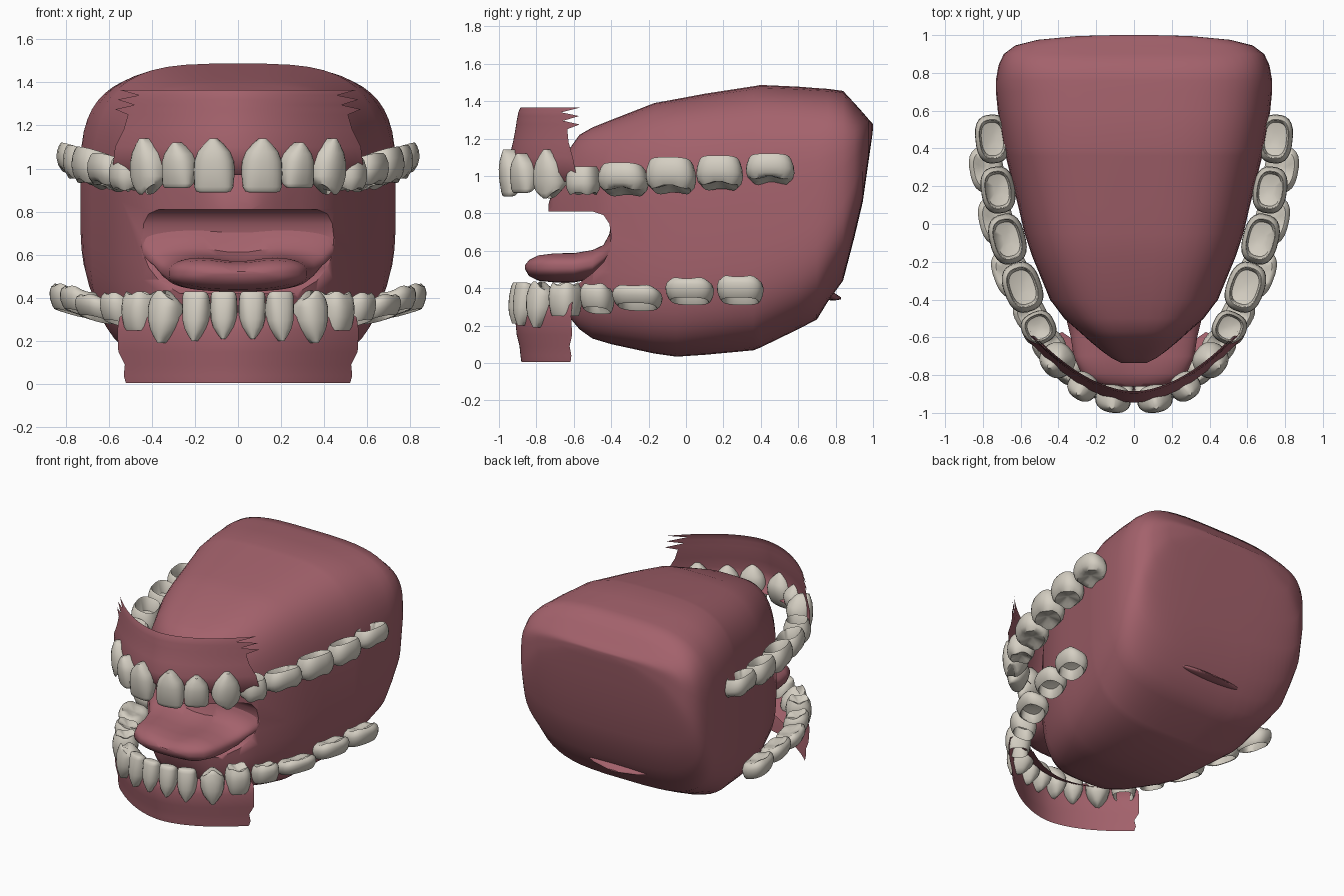
import bpy, bmesh, math
from mathutils import Vector


def material(name, col):
    m = bpy.data.materials.new(name)
    m.diffuse_color = (*col, 1)
    return m


PINK = material("gum_pink", (0.37, 0.122, 0.15))
IVORY = material("tooth_ivory", (0.66, 0.62, 0.54))


def finish(bm, name, mat, angle=40, recalc=True):
    if recalc:
        bmesh.ops.recalc_face_normals(bm, faces=bm.faces)
    me = bpy.data.meshes.new(name)
    bm.to_mesh(me)
    bm.free()
    me.materials.append(mat)
    ob = bpy.data.objects.new(name, me)
    bpy.context.collection.objects.link(ob)
    smooth(ob, angle)
    return ob


def smooth(ob, angle):
    bpy.ops.object.select_all(action='DESELECT')
    ob.select_set(True)
    bpy.context.view_layer.objects.active = ob
    bpy.ops.object.shade_smooth_by_angle(angle=math.radians(angle))


def loft(bm, rings):
    """Skin a list of closed rings and cap both ends."""
    loops = [[bm.verts.new(p) for p in r] for r in rings]
    n = len(loops[0])
    for a, b in zip(loops, loops[1:]):
        for i in range(n):
            j = (i + 1) % n
            bm.faces.new((a[i], a[j], b[j], b[i]))
    bm.faces.new(loops[0])
    bm.faces.new(loops[-1])


def superellipse(n, power):
    pts = []
    for i in range(n):
        a = 2 * math.pi * (i + 0.5) / n
        c, s = math.cos(a), math.sin(a)
        pts.append((math.copysign(abs(c) ** (2 / power), c),
                    math.copysign(abs(s) ** (2 / power), s)))
    return pts


def loft_along_y(name, stations, power, groove=0.0):
    """Stations are (y, half width, bottom z, top z)."""
    bm = bmesh.new()
    rings = []
    for y, w, zb, zt in stations:
        ring = []
        for u, v in superellipse(56, power):
            z = (zb + zt) / 2 + v * (zt - zb) / 2
            if v > 0:
                z -= groove * math.exp(-(u * w / 0.14) ** 2) * min(1, w / 0.3)
            ring.append((u * w, y, z))
        rings.append(ring)
    loft(bm, rings)
    return finish(bm, name, PINK)


# Mouth body: tapered block, narrow at the front
body = loft_along_y("mouth_body", [
    (-0.735, 0.07, 0.66, 0.85), (-0.71, 0.12, 0.50, 0.93), (-0.67, 0.175, 0.36, 1.04),
    (-0.62, 0.235, 0.24, 1.15), (-0.57, 0.29, 0.18, 1.22), (-0.50, 0.37, 0.13, 1.26),
    (-0.40, 0.445, 0.10, 1.30), (-0.17, 0.54, 0.05, 1.39), (-0.05, 0.58, 0.033, 1.412),
    (0.10, 0.615, 0.043, 1.44), (0.36, 0.68, 0.067, 1.48), (0.40, 0.69, 0.083, 1.487),
    (0.60, 0.722, 0.18, 1.478), (0.70, 0.732, 0.232, 1.47), (0.76, 0.732, 0.33, 1.466),
    (0.84, 0.718, 0.44, 1.455), (0.90, 0.69, 0.67, 1.39), (0.945, 0.63, 0.86, 1.34),
    (0.975, 0.51, 1.07, 1.305), (0.995, 0.30, 1.21, 1.285), (1.0, 0.10, 1.255, 1.275)], 3.5)

# Rounded front opening, cut through from side to side
bm = bmesh.new()
opening = [(-1.1, 0.42), (-0.58, 0.42), (-0.50, 0.48), (-0.44, 0.54), (-0.41, 0.60),
           (-0.40, 0.68), (-0.41, 0.745), (-0.44, 0.79), (-0.50, 0.81), (-1.1, 0.81)]
loft(bm, [[(x, y, z) for y, z in opening] for x in (-1, 1)])
cutter = finish(bm, "opening_cutter", PINK)
cutter.hide_render = True
mod = body.modifiers.new("opening", 'BOOLEAN')
mod.object = cutter
mod.operation = 'DIFFERENCE'
mod.solver = 'EXACT'
bpy.context.view_layer.objects.active = body
bpy.ops.object.modifier_apply(modifier=mod.name)
bpy.data.objects.remove(cutter)
smooth(body, 70)

# Small fin low on the back
loft_along_y("back_fin", [(0.70, 0.28, 0.36, 0.42), (0.77, 0.26, 0.335, 0.40),
                          (0.80, 0.18, 0.335, 0.37), (0.83, 0.04, 0.34, 0.35)], 2)

# Tongue: flat tip rising to a tall root inside the opening
loft_along_y("tongue", [
    (-0.86, 0.12, 0.50, 0.535), (-0.84, 0.20, 0.465, 0.565), (-0.79, 0.28, 0.44, 0.59),
    (-0.70, 0.32, 0.43, 0.60), (-0.60, 0.335, 0.43, 0.60), (-0.50, 0.36, 0.45, 0.615),
    (-0.44, 0.40, 0.51, 0.64), (-0.41, 0.44, 0.52, 0.70), (-0.39, 0.45, 0.52, 0.79),
    (-0.32, 0.42, 0.54, 0.80)], 2.6, 0.03)


def gum(name, rows, k):
    """Curved open sheet; rows are (z, front y, half width)."""
    bm = bmesh.new()
    n = 40
    grid = []
    for z, y0, xm in rows:
        row = []
        for i in range(n + 1):
            x = xm * (2 * i / n - 1)
            row.append(bm.verts.new((x, y0 + k * abs(x) ** 1.83, z)))
        grid.append(row)
    for a, b in zip(grid, grid[1:]):
        for i in range(n):
            bm.faces.new((a[i], a[i + 1], b[i + 1], b[i]))
    bm.normal_update()
    # outer side faces forward
    if sum(f.normal.y * f.calc_area() for f in bm.faces) > 0:
        bmesh.ops.reverse_faces(bm, faces=bm.faces)
    return finish(bm, name, PINK, 60, recalc=False)


# Gums: the upper one has ragged ends, the lower one folds in behind the teeth
gum("upper_gum", [(1.365, -0.885, 0.55), (1.34, -0.897, 0.46), (1.32, -0.90, 0.56),
                  (1.295, -0.905, 0.48), (1.275, -0.908, 0.57), (1.25, -0.912, 0.51),
                  (1.18, -0.925, 0.53), (1.10, -0.945, 0.57), (1.02, -0.94, 0.58),
                  (0.97, -0.89, 0.53)], 0.95)
gum("lower_gum", [(0.005, -0.88, 0.52), (0.04, -0.885, 0.53), (0.09, -0.89, 0.525),
                  (0.15, -0.905, 0.555), (0.25, -0.915, 0.56), (0.31, -0.90, 0.55),
                  (0.34, -0.86, 0.51), (0.29, -0.80, 0.45), (0.25, -0.72, 0.38)], 0.87)

# Tooth profiles from root to tip: (height, width scale, depth scale, cusp height)
FRONT = [(0, 0.16, 0.45, 0), (0.1, 0.46, 0.65, 0), (0.25, 0.8, 0.9, 0), (0.42, 0.97, 1, 0),
         (0.65, 1, 0.9, 0), (0.9, 0.96, 0.6, 0), (0.98, 0.86, 0.4, 0), (1, 0.7, 0.25, 0)]
# back teeth are crowns with a hollow root side
BACK = [(0.68, 0.25, 0.25, 0), (0.58, 0.68, 0.64, 0), (0.03, 0.76, 0.72, 0),
        (0, 0.8, 0.76, 0), (0.1, 0.88, 0.86, 0), (0.35, 0.97, 0.98, 0), (0.6, 1, 1, 0),
        (0.82, 0.94, 0.92, 0.01), (0.96, 0.78, 0.74, 0.05), (0.9, 0.5, 0.45, 0.04),
        (0.82, 0.15, 0.15, 0)]


def teeth(jaw, rows):
    """Rows are (x, y, width, depth, root z, tip z), mirrored to both sides."""
    names = ["central_incisor", "lateral_incisor", "canine", "first_premolar",
             "second_premolar", "first_molar", "second_molar", "third_molar"]
    pts = [Vector((r[0], r[1])) for r in rows]
    pts = [Vector((-pts[0].x, pts[0].y))] + pts + [2 * pts[-1] - pts[-2]]
    for i, (x, y, w, d, z0, z1) in enumerate(rows):
        t = (pts[i + 2] - pts[i]).normalized()
        out = Vector((t.y, -t.x))
        profile, power = (FRONT, 2.4) if i < 3 else (BACK, 2.6)
        tilt = 0.3 if i > 3 else 0
        for side, s in (("right", 1), ("left", -1)):
            bm = bmesh.new()
            rings = []
            for h, su, sv, cusp in profile:
                ring = []
                for u, v in superellipse(24, power):
                    bump = -cusp * math.cos(4 * math.atan2(v, u))
                    a, b = u * su * w / 2, v * sv * d / 2
                    if i < 3:                    # keep the outer face upright
                        b += (1 - sv) * d * 0.25
                    p = Vector((x, y)) + t * a + out * b
                    z = z0 + (z1 - z0) * (h + bump) + tilt * b
                    if i == 2 and h > 0.85:      # pointed canine tip
                        z -= (z1 - z0) * 0.2 * abs(u)
                    ring.append((s * p.x, p.y, z))
                rings.append(ring)
            loft(bm, rings)
            finish(bm, f"{jaw}_{side}_{names[i]}", IVORY, 50)


teeth("upper", [
    (0.11, -0.925, 0.19, 0.15, 1.14, 0.89), (0.27, -0.86, 0.165, 0.15, 1.12, 0.91),
    (0.405, -0.72, 0.19, 0.18, 1.14, 0.87), (0.505, -0.55, 0.175, 0.18, 1.05, 0.90),
    (0.59, -0.335, 0.27, 0.20, 1.05, 0.91), (0.67, -0.08, 0.27, 0.19, 1.08, 0.92),
    (0.72, 0.18, 0.25, 0.18, 1.09, 0.94), (0.75, 0.45, 0.26, 0.18, 1.10, 0.97)])
teeth("lower", [
    (0.065, -0.875, 0.125, 0.15, 0.21, 0.43), (0.19, -0.85, 0.13, 0.15, 0.20, 0.43),
    (0.33, -0.765, 0.16, 0.18, 0.19, 0.445), (0.45, -0.645, 0.165, 0.17, 0.25, 0.43),
    (0.55, -0.475, 0.175, 0.17, 0.28, 0.41), (0.65, -0.26, 0.27, 0.19, 0.30, 0.40),
    (0.73, 0.02, 0.26, 0.18, 0.33, 0.44), (0.78, 0.29, 0.25, 0.18, 0.33, 0.45)])
